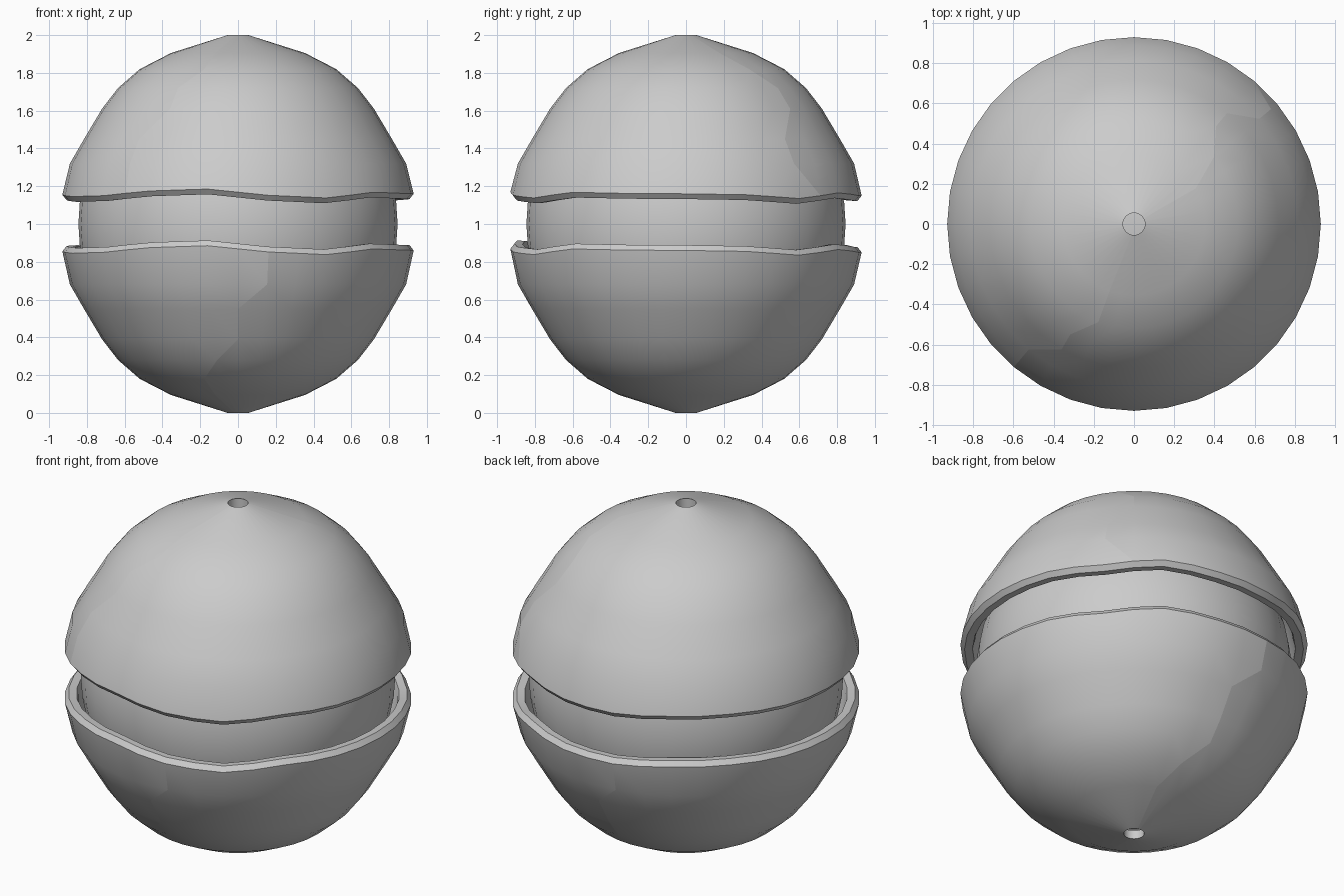
import bpy, bmesh, math

cube = bpy.data.objects.get("Cube")
if cube:
    bpy.data.objects.remove(cube, do_unlink=True)

SEG = 36
SHARP = math.radians(30)

grey = bpy.data.materials.new("light_grey")
grey.use_nodes = True
colour = (0.6, 0.6, 0.6, 1)
grey.diffuse_color = colour
grey.node_tree.nodes["Principled BSDF"].inputs["Base Color"].default_value = colour

# Rim unevenness, one value per 20 degrees counted from +x
WAVE = [0, -.005, -.025, .005, -.01, -.01, .01, .01, 0, -.005,
        -.015, -.01, .015, .025, -.008, -.022, .008, .002]

# Outer profile (radius, height above the middle), rim to pole
OUTER = [(.93, .16), (.89, .32), (.815, .45), (.72, .61),
         (.635, .72), (.52, .82), (.355, .905), (.055, 1)]
# Rim lip, then the inside wall back up to the pole opening
LIP = [(.865, .135), (.908, .132)]
INNER = [(.055, .95), (.33, .855), (.48, .775), (.59, .68),
         (.67, .57), (.76, .42), (.83, .3), (.855, .165)]
RIM_RADIUS = .85


def wave(col):
    a, b = WAVE[col // 2], WAVE[(col // 2 + 1) % len(WAVE)]
    return a if col % 2 == 0 else (a + b) / 2


def finish(bm, name, seams=()):
    bmesh.ops.recalc_face_normals(bm, faces=bm.faces)
    for f in bm.faces:
        f.smooth = True
    for e in bm.edges:
        e.smooth = e not in seams and e.calc_face_angle(0) < SHARP
    mesh = bpy.data.meshes.new(name)
    bm.to_mesh(mesh)
    bm.free()
    mesh.materials.append(grey)
    ob = bpy.data.objects.new(name, mesh)
    bpy.context.collection.objects.link(ob)


def half_shell(name, side, seam_columns):
    """Thick cup with a wavy rim and a small opening at its pole."""
    bm = bmesh.new()
    rings = []
    for r, h in OUTER + INNER + LIP:
        at_rim = r > RIM_RADIUS and h < .2
        ring = []
        for c in range(SEG):
            a = math.tau * c / SEG
            z = 1 + side * h + (wave(c) if at_rim else 0)
            if at_rim and side < 0:
                z += .02
            ring.append(bm.verts.new((r * math.cos(a), r * math.sin(a), z)))
        rings.append(ring)
    for i, low in enumerate(rings):
        high = rings[(i + 1) % len(rings)]
        for c in range(SEG):
            d = (c + 1) % SEG
            bm.faces.new((low[c], low[d], high[d], high[c]))
    # Fine cracks running from the rim to the pole
    seams = set()
    for columns in seam_columns:
        for i in range(len(columns) - 1):
            a = rings[i][columns[i]]
            b = rings[i + 1][columns[i + 1]]
            if columns[i] != columns[i + 1]:
                bmesh.ops.connect_verts(bm, verts=[a, b])
            edge = bm.edges.get((a, b))
            if edge:
                seams.add(edge)
    finish(bm, name, seams)


half_shell("upper_shell", 1, [(23, 23, 23, 24, 24, 25, 25, 26),
                              (5, 4, 4, 5, 5, 4, 3, 3)])
half_shell("lower_shell", -1, [(28, 28, 27, 27, 26, 25, 25, 25),
                               (10, 10, 9, 9, 9, 8, 7, 7)])

# Core ball held between the shells
bm = bmesh.new()
bmesh.ops.create_uvsphere(bm, u_segments=SEG, v_segments=24, radius=.845)
bmesh.ops.translate(bm, verts=bm.verts, vec=(0, 0, 1))
finish(bm, "core_ball")
